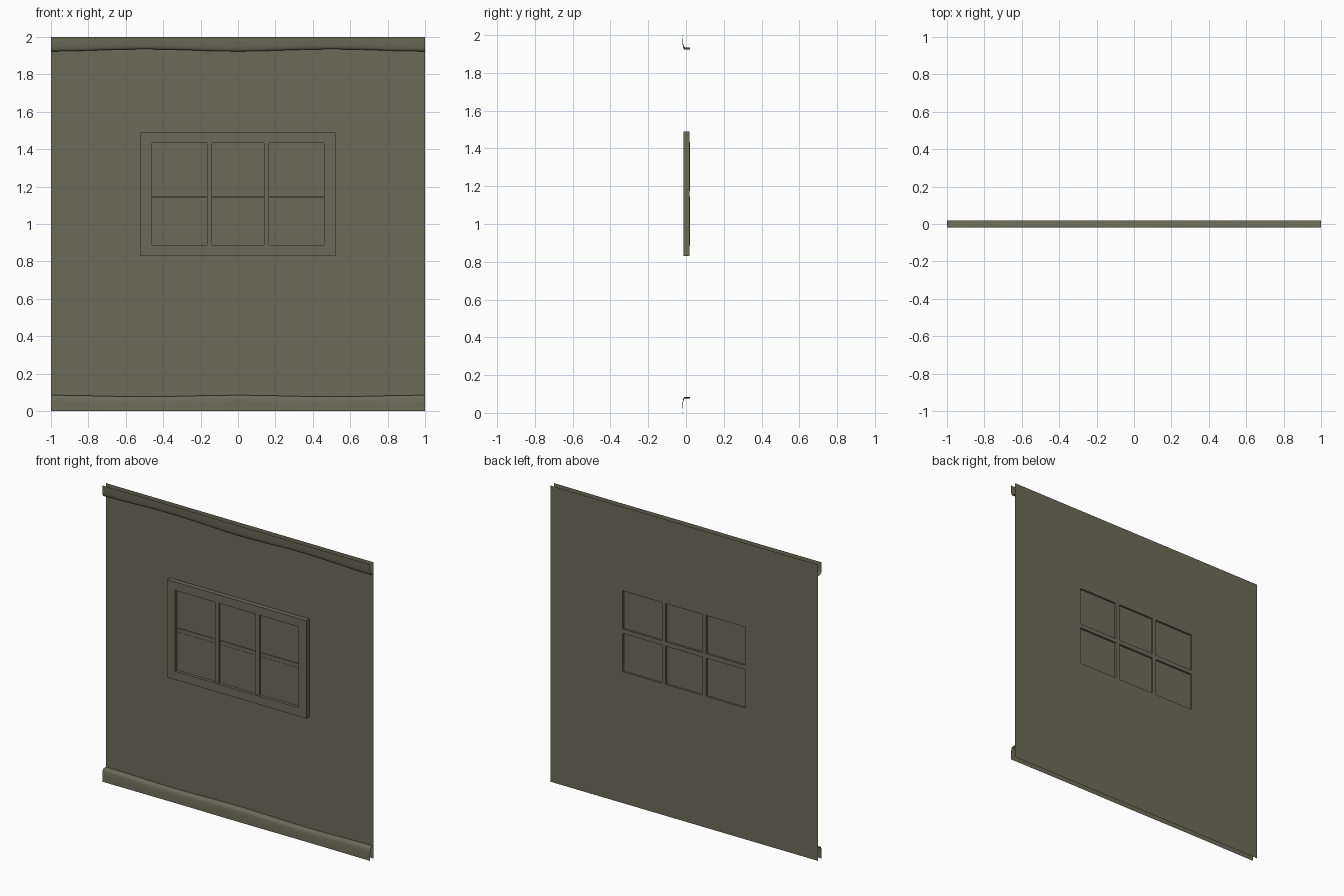
import bpy, bmesh, math

if "Cube" in bpy.data.objects:
    bpy.data.objects.remove(bpy.data.objects["Cube"])

paint = bpy.data.materials.new("olive_grey_paint")
paint.diffuse_color = (0.147, 0.147, 0.098, 1)
paint.use_nodes = True
paint.node_tree.nodes["Principled BSDF"].inputs["Base Color"].default_value = paint.diffuse_color

BACK, PANE = 0.02, 0.007          # wall sheet and recessed pane depth
PANES_X = [(-0.46, -0.165), (-0.138, 0.138), (0.165, 0.46)]
PANES_Z = [(0.887, 1.145), (1.175, 1.433)]


def finish(name, bm):
    me = bpy.data.meshes.new(name)
    bm.to_mesh(me)
    bm.free()
    me.materials.append(paint)
    ob = bpy.data.objects.new(name, me)
    bpy.context.collection.objects.link(ob)
    return ob


def sheet(bm, rows):
    """Quad sheet through equally long rows of points."""
    grid = [[bm.verts.new(p) for p in row] for row in rows]
    faces = []
    for a, b in zip(grid, grid[1:]):
        for i in range(len(a) - 1):
            faces.append(bm.faces.new((a[i], a[i + 1], b[i + 1], b[i])))
    return faces


# Wall sheet, with six panes pushed in from the back
bm = bmesh.new()
xs = [-1] + [x for p in PANES_X for x in p] + [1]
zs = [0] + [z for p in PANES_Z for z in p] + [2]
faces = sheet(bm, [[(x, BACK, z) for x in xs] for z in zs])


def is_pane(f):
    c = f.calc_center_median()
    return (any(a < c.x < b for a, b in PANES_X)
            and any(a < c.z < b for a, b in PANES_Z))


res = bmesh.ops.extrude_discrete_faces(bm, faces=[f for f in faces if is_pane(f)])
for v in {v for f in res["faces"] for v in f.verts}:
    v.co.y = PANE
finish("wall", bm)

# Window frame: mitred ring, outer side, front, inner reveal
bm = bmesh.new()


def loop(hx, z0, z1, y):
    return [(-hx, y, z0), (hx, y, z0), (hx, y, z1), (-hx, y, z1), (-hx, y, z0)]


sheet(bm, [loop(0.52, 0.83, 1.49, 0.018), loop(0.52, 0.83, 1.49, -0.013),
           loop(0.46, 0.887, 1.433, -0.013), loop(0.46, 0.887, 1.433, PANE)])
bmesh.ops.remove_doubles(bm, verts=bm.verts, dist=1e-5)
bmesh.ops.recalc_face_normals(bm, faces=bm.faces)
finish("window_frame", bm)


# Glazing bars
def bar(name, x0, x1, z0, z1, y0, y1):
    bm = bmesh.new()
    bmesh.ops.create_cube(bm, size=1)
    for v in bm.verts:
        v.co = (x1 if v.co.x > 0 else x0, y1 if v.co.y > 0 else y0,
                z1 if v.co.z > 0 else z0)
    finish(name, bm)


for side, (x0, x1) in (("left", (-0.165, -0.138)), ("right", (0.138, 0.165))):
    bar("mullion_" + side, x0, x1, 0.887, 1.433, -0.008, 0.018)
bar("cross_bar", -0.46, 0.46, 1.147, 1.173, PANE - 0.002, 0.018)

# Wavy trims: open rounded sheets, (y, fraction of height)
PROFILE = [(-0.019, 0), (-0.0175, 0.55), (-0.015, 0.8), (-0.011, 0.95),
           (-0.005, 1), (BACK, 1)]
N = 16


def trim(name, base, direction, height, wave):
    bm = bmesh.new()
    rows = []
    for i in range(N + 1):
        x = -1 + 2 * i / N
        c = math.cos(2 * math.pi * x)
        h = height + wave * c
        rows.append([(x, y - (0.001 * c if y < 0 else 0), base + direction * h * f)
                     for y, f in PROFILE])
    fs = sheet(bm, rows)
    if fs[0].normal.length == 0:
        bm.normal_update()
    bm.normal_update()
    if fs[0].normal.y > 0:
        bmesh.ops.reverse_faces(bm, faces=bm.faces)
    for f in bm.faces:
        f.smooth = True
    finish(name, bm)


trim("bottom_trim", 0, 1, 0.081, 0.004)
trim("top_trim", 2, -1, 0.071, 0.006)
